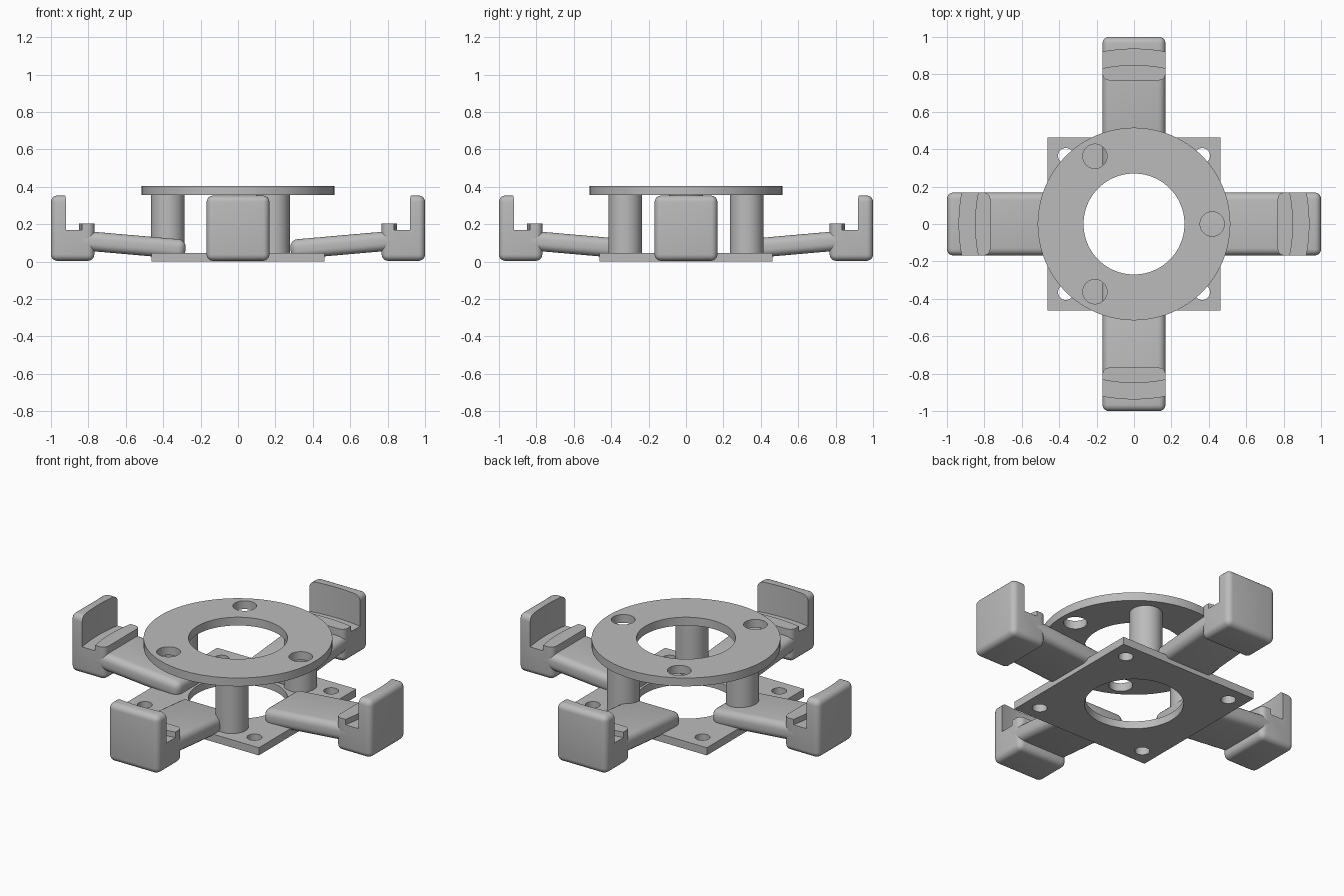
import bpy, bmesh, math
from mathutils import Matrix, Vector

old = bpy.data.objects.get("Cube")
if old:
    bpy.data.objects.remove(old, do_unlink=True)

grey = bpy.data.materials.new("plain grey")
grey.use_nodes = True
colour = (0.5, 0.5, 0.5, 1)
grey.diffuse_color = colour
grey.node_tree.nodes["Principled BSDF"].inputs["Base Color"].default_value = colour


def finish(bm, name):
    mesh = bpy.data.meshes.new(name)
    bm.to_mesh(mesh)
    bm.free()
    mesh.materials.append(grey)
    ob = bpy.data.objects.new(name, mesh)
    bpy.context.collection.objects.link(ob)
    return ob


def box(name, low, high, rounding=0.0):
    low, high = Vector(low), Vector(high)
    bm = bmesh.new()
    bmesh.ops.create_cube(bm, size=1)
    for v in bm.verts:
        v.co = (low + high) / 2 + v.co * (high - low)
    if rounding:
        bmesh.ops.bevel(bm, geom=bm.edges[:], offset=rounding, segments=5,
                        profile=0.5, affect='EDGES')
    return finish(bm, name)


def cylinder(name, x, y, radius, z0, z1, sides=48):
    bm = bmesh.new()
    bmesh.ops.create_cone(bm, cap_ends=True, segments=sides, radius1=radius,
                          radius2=radius, depth=z1 - z0,
                          matrix=Matrix.Translation((x, y, (z0 + z1) / 2)))
    return finish(bm, name)


def activate(ob):
    bpy.ops.object.select_all(action='DESELECT')
    ob.select_set(True)
    bpy.context.view_layer.objects.active = ob


def cut(ob, *cutters):
    for cutter in cutters:
        mod = ob.modifiers.new("cut", 'BOOLEAN')
        mod.operation, mod.solver, mod.object = 'DIFFERENCE', 'EXACT', cutter
        activate(ob)
        bpy.ops.object.modifier_apply(modifier=mod.name)
        bpy.data.objects.remove(cutter, do_unlink=True)


def smooth(ob):
    activate(ob)
    bpy.ops.object.shade_smooth_by_angle(angle=math.radians(30))


PLATE_TOP, RING_LOW, RING_TOP, HALF = 0.046, 0.355, 0.405, 0.168

# Square base plate with a centre opening and corner screw holes
plate = box("base_plate", (-0.463, -0.463, 0), (0.463, 0.463, PLATE_TOP))
cut(plate, cylinder("cutter", 0, 0, 0.27, -0.1, 0.2, 96))
for sx in (-1, 1):
    for sy in (-1, 1):
        cut(plate, cylinder("cutter", sx * 0.365, sy * 0.365, 0.041, -0.1, 0.2, 32))
smooth(plate)

# Raised ring with three holes, and three columns between the holes
ring = cylinder("top_ring", 0, 0, 0.515, RING_LOW, RING_TOP, 96)
cut(ring, cylinder("cutter", 0, 0, 0.27, 0.2, 0.6, 96))
for i in range(3):
    a = i * math.tau / 3
    cut(ring, cylinder("cutter", 0.418 * math.cos(a), 0.418 * math.sin(a), 0.065, 0.2, 0.6))
    b = a + math.pi / 3
    smooth(cylinder(f"column_{i + 1}", 0.375 * math.cos(b), 0.375 * math.sin(b),
                    0.09, PLATE_TOP - 0.01, RING_LOW + 0.01))
smooth(ring)

# Arm: a rounded bar rising outwards
arm = box("arm_1", (-0.295, -HALF, -0.052), (0.295, HALF, 0.052), 0.04)
arm.data.transform(Matrix.Translation((0.575, 0, 0.09))
                   @ Matrix.Rotation(math.radians(-5), 4, 'Y'))
smooth(arm)

# Clamp: a rounded block cut to a tall outer wall, a curved groove and a low lip
clamp = box("clamp_1", (0.768, -HALF, 0.004), (1.0, HALF, 0.353), 0.034)
groove = cylinder("cutter", 0, 0, 0.935, 0.17, 0.6, 192)
cut(groove, cylinder("cutter", 0, 0, 0.85, 0.1, 0.203, 192))
cut(clamp, groove)
smooth(clamp)

# Repeat the arm and clamp on the other three sides
for part in (arm, clamp):
    for i in range(1, 4):
        copy = part.copy()
        copy.name = part.name[:-1] + str(i + 1)
        copy.rotation_euler.z = i * math.pi / 2
        bpy.context.collection.objects.link(copy)
